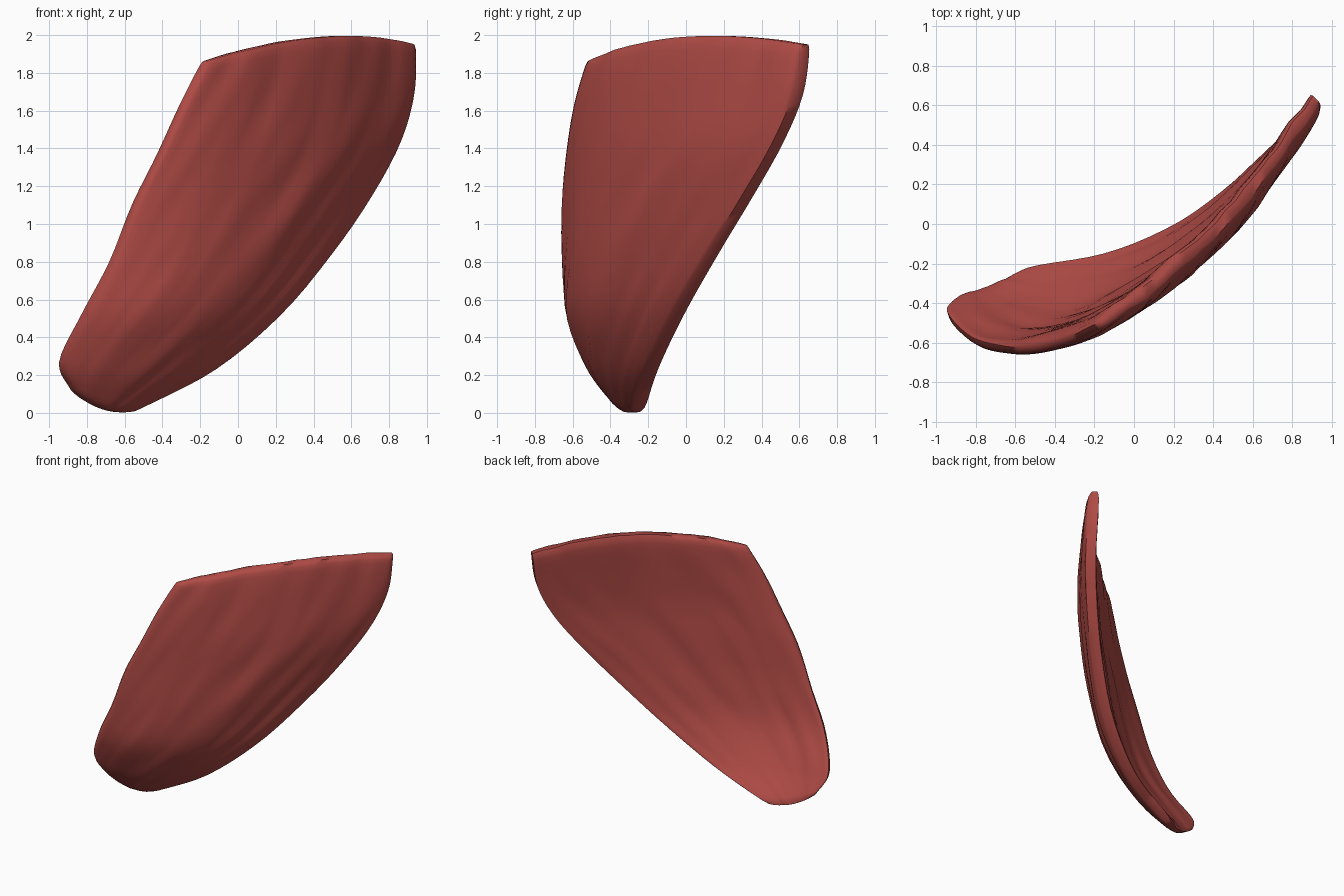
import bpy, bmesh, math
from mathutils import Vector, noise

cube = bpy.data.objects.get("Cube")
if cube:
    bpy.data.objects.remove(cube, do_unlink=True)

# Edge points from the foot to the top: left edge, right edge, outward bulge
LEFT = [(-.88, -.39, .12), (-.94, -.46, .27), (-.82, -.585, .52), (-.67, -.63, .80),
        (-.55, -.64, 1.1), (-.42, -.62, 1.36), (-.30, -.58, 1.62), (-.18, -.515, 1.86)]
RIGHT = [(-.55, -.255, .01), (-.13, -.185, .23), (.22, -.04, .53), (.49, .15, .86),
         (.68, .32, 1.14), (.83, .48, 1.42), (.905, .59, 1.68), (.92, .635, 1.95)]
BULGE = [.01, .12, .17, .17, .16, .15, .125, .09]
ROWS, COLS = 34, 30
THICK = .052


def spline(points, t):
    """Smooth curve through the points, t from 0 to 1."""
    f = t * (len(points) - 1)
    i = min(int(f), len(points) - 2)
    f -= i
    b, c = points[i], points[i + 1]
    a = points[i - 1] if i else b * 2 - c
    d = points[i + 2] if i + 2 < len(points) else c * 2 - b
    return b + (c - a) * (f / 2) + (a * 2 - b * 5 + c * 4 - d) * (f * f / 2) \
        + (b * 3 - a - c * 3 + d) * (f ** 3 / 2)


def ease(i, count):
    """Spacing that is closer near both ends, for rounded borders."""
    t = i / count
    return .4 * t + .6 * (.5 - .5 * math.cos(math.pi * t))


def rounding(t, power):
    """Full in the middle, falling off in a round border at 0 and 1."""
    return math.sqrt(max(0, 1 - abs(2 * t - 1) ** power))


left_edge = [Vector(p) for p in LEFT]
right_edge = [Vector(p) for p in RIGHT]


def slab_point(u, v, side):
    """Point on the outer (side 1) or inner (side -1) face."""
    a, b = spline(left_edge, v), spline(right_edge, v)
    chord = b - a
    out = Vector((chord.y, -chord.x, 0)).normalized()
    arch = math.sin(math.pi * u ** (.85 + .15 * v))
    # The inner face is hollowed less than the outer face swells
    depth = spline(BULGE, v) - (.022 * math.sin(math.pi * v) if side < 0 else 0)
    p = a.lerp(b, u) + out * depth * arch
    # Rounded foot and crowned top
    p.z += 4 * u * (1 - u) * (.085 * v ** 6 - .045 * (1 - v) ** 8)
    # Rounded borders, blunter on the right edge
    body = rounding(u, 9)
    blunt = .4 + .35 * u
    thick = THICK * (blunt + (1 - blunt) * body) * (.5 + .5 * rounding(v, 16))
    # Lengthwise fibre ridges, shared by both faces plus finer ones per face
    fade = body * min(1, .25 + v * 3)
    shared = noise.noise(Vector((u * 8 - v, v * 2, 3.3))) * .014
    fine = noise.noise(Vector((u * 15 - v * 2, v * 4, 7.7 * side))) * .014
    return p + out * (side * thick + (shared + fine) * fade)


# Fibrous curved slab: two faces joined along their borders
bm = bmesh.new()
faces = {}
for side in (1, -1):
    faces[side] = [[bm.verts.new(slab_point(ease(c, COLS), ease(r, ROWS), side))
                    for c in range(COLS + 1)] for r in range(ROWS + 1)]
front, back = faces[1], faces[-1]
for r in range(ROWS):
    for c in range(COLS):
        for g in (front, back):
            bm.faces.new((g[r][c], g[r][c + 1], g[r + 1][c + 1], g[r + 1][c]))
    for c in (0, COLS):
        bm.faces.new((front[r][c], front[r + 1][c], back[r + 1][c], back[r][c]))
for c in range(COLS):
    for r in (0, ROWS):
        bm.faces.new((front[r][c], front[r][c + 1], back[r][c + 1], back[r][c]))
bmesh.ops.recalc_face_normals(bm, faces=bm.faces)

mesh = bpy.data.meshes.new("curved_slab")
bm.to_mesh(mesh)
bm.free()
slab = bpy.data.objects.new("curved_slab", mesh)
bpy.context.collection.objects.link(slab)

# Single red colour
red = bpy.data.materials.new("meat_red")
red.use_nodes = True
colour = (.43, .07, .06, 1)
red.diffuse_color = colour
red.node_tree.nodes["Principled BSDF"].inputs["Base Color"].default_value = colour
mesh.materials.append(red)

bpy.context.view_layer.objects.active = slab
slab.select_set(True)
bpy.ops.object.shade_smooth_by_angle(angle=math.radians(60))
